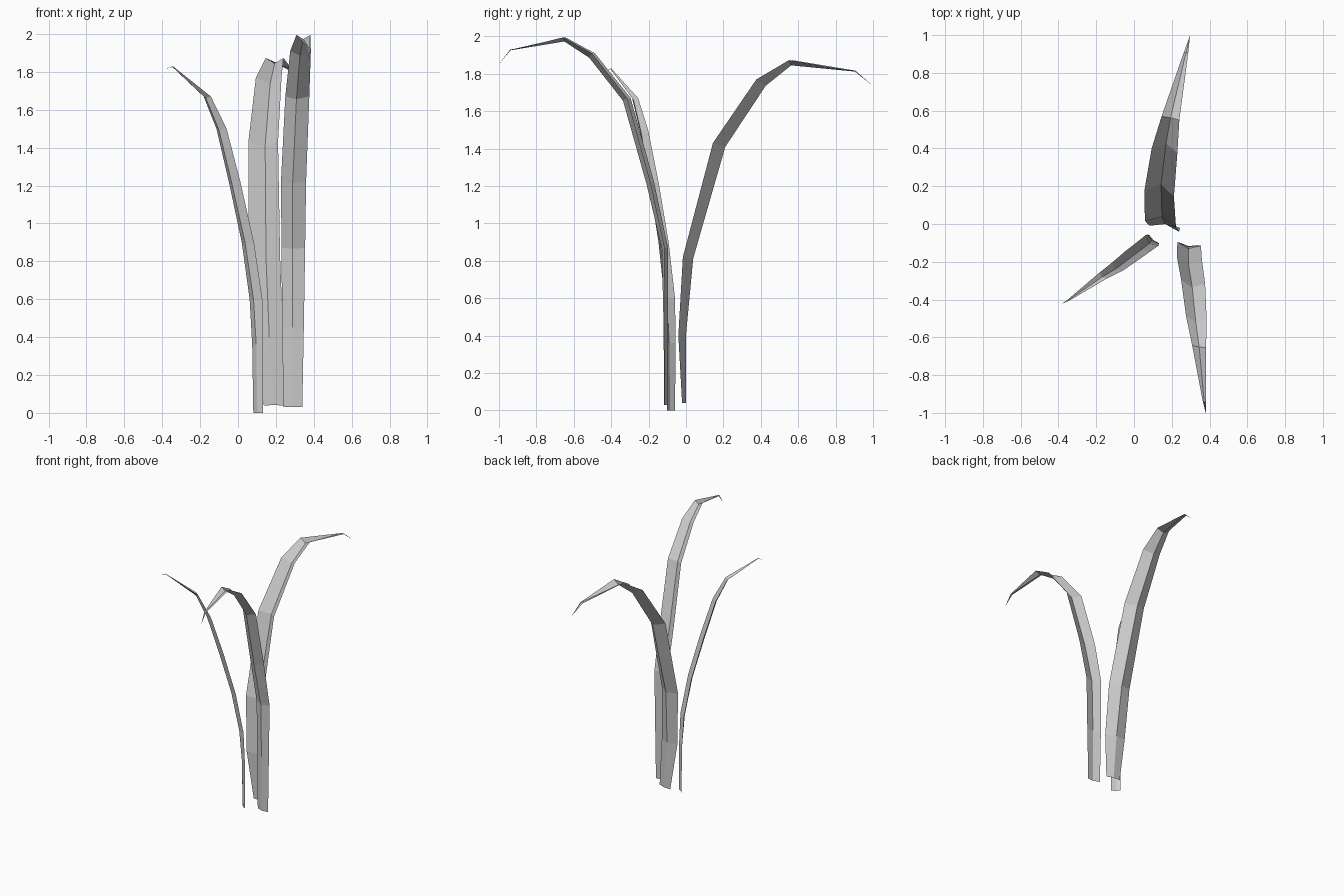
import bpy, bmesh
from mathutils import Vector


def leaf(name, across, rows):
    """V-folded strip; rows = (x, y, z, half width, fold depth), ending in a point."""
    across = Vector((across[0], across[1], 0)).normalized()
    centres = [Vector(r[:3]) for r in rows]
    out = centres[-1] - centres[0]
    bm = bmesh.new()
    prev = None
    for i, row in enumerate(rows[:-1]):
        tangent = centres[i + 1] - centres[max(i - 1, 0)]
        normal = across.cross(tangent).normalized()
        # crease sits on the outer, lower side of the bend
        if normal.dot(Vector((out.x, out.y, -0.3))) < 0:
            normal.negate()
        c, w, f = centres[i], row[3], row[4]
        ring = [bm.verts.new(p) for p in
                (c - across * w, c + normal * f, c + across * w)]
        if prev:
            for k in range(2):
                bm.faces.new((prev[k], prev[k + 1], ring[k + 1], ring[k]))
        prev = ring
    tip = bm.verts.new(centres[-1])
    for k in range(2):
        bm.faces.new((prev[k], prev[k + 1], tip))
    me = bpy.data.meshes.new(name)
    bm.to_mesh(me)
    bm.free()
    ob = bpy.data.objects.new(name, me)
    bpy.context.collection.objects.link(ob)
    return ob


# leaf arching to the back
leaf("back_leaf", (0.98, -0.2), [
    (.19, -.01, .04, .055, .01), (.16, -.025, .4, .08, .025),
    (.14, .0, .82, .084, .04), (.133, .16, 1.43, .08, .055),
    (.162, .39, 1.77, .069, .05), (.193, .56, 1.873, .048, .028),
    (.275, .905, 1.812, .012, .005), (.297, 1.0, 1.735, 0, 0)])

# leaf arching to the front
leaf("front_leaf", (0.98, -0.14), [
    (.29, -.105, .03, .05, .012), (.29, -.105, .45, .058, .015),
    (.292, -.105, .87, .063, .025), (.293, -.18, 1.22, .067, .033),
    (.313, -.305, 1.67, .064, .035), (.33, -.495, 1.91, .055, .033),
    (.345, -.65, 1.995, .037, .022), (.372, -.94, 1.925, .008, .004),
    (.38, -1.0, 1.85, 0, 0)])

# narrow leaf arching to the left
leaf("left_leaf", (0.76, -0.64), [
    (.106, -.08, 0, .033, .006), (.104, -.08, .36, .038, .012),
    (.095, -.087, .6, .044, .02), (.052, -.12, .9, .042, .022),
    (-.018, -.172, 1.22, .04, .024), (-.087, -.225, 1.5, .035, .022),
    (-.162, -.272, 1.67, .025, .015), (-.345, -.402, 1.828, .005, .002),
    (-.385, -.424, 1.815, 0, 0)])
